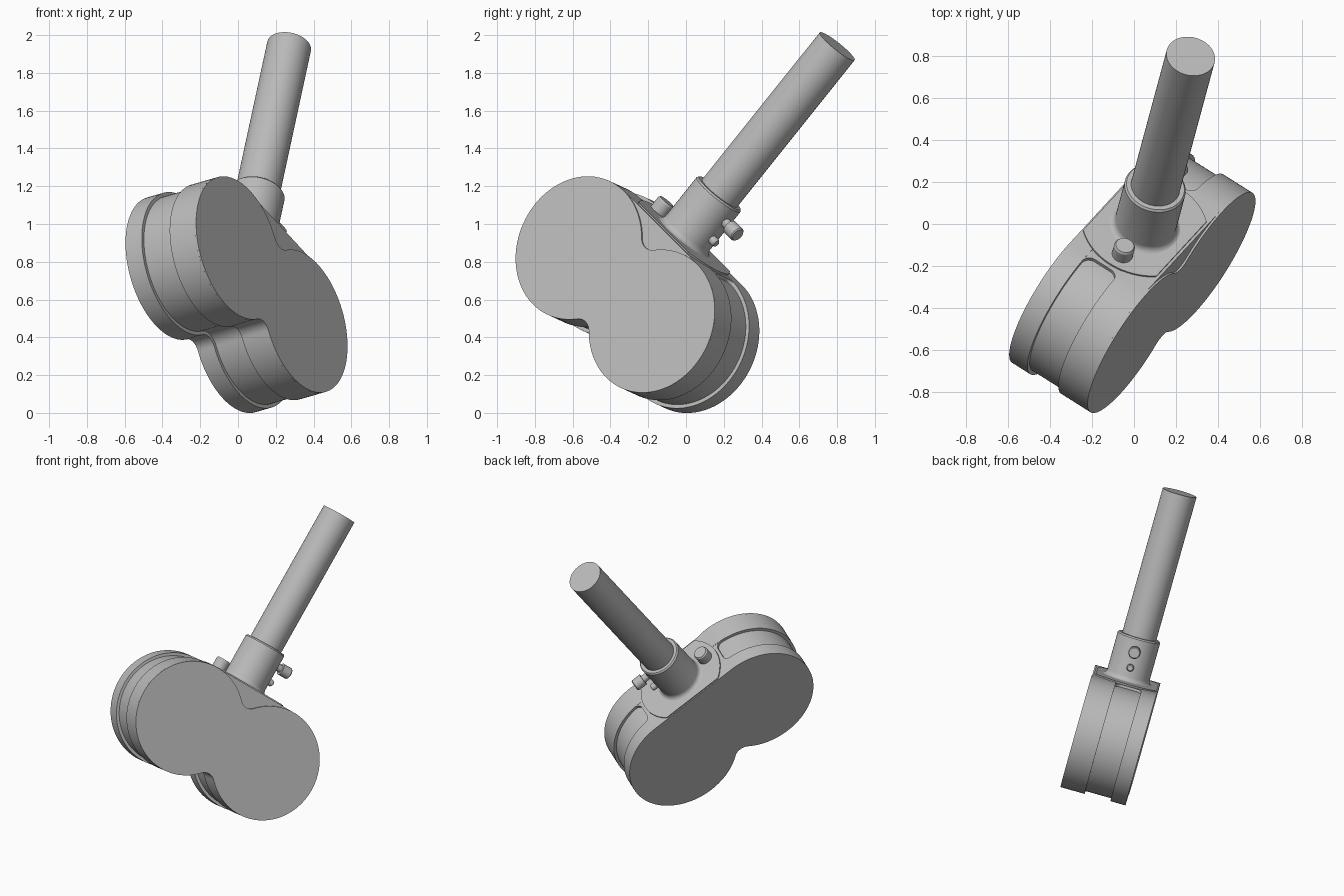
import bpy, bmesh
from math import sin, cos, pi, radians, atan2, asin, sqrt
from mathutils import Matrix, Vector

cube = bpy.data.objects.get("Cube")
if cube:
    bpy.data.objects.remove(cube)

# One plain grey material
grey = bpy.data.materials.new("plain_grey")
grey.use_nodes = True
colour = (0.5, 0.5, 0.5, 1)
grey.diffuse_color = colour
grey.node_tree.nodes["Principled BSDF"].inputs["Base Color"].default_value = colour

# Tilted frame: x along the lobes, y out of the flat face, z along the shaft
N = Vector((0.38, -0.24, 0.11)).normalized()
U = Vector((0.157, 0.622, 0.767))
U = (U - N * U.dot(N)).normalized()
A = N.cross(U)
FRAME = Matrix.Translation((0.179, -0.375, 0.68)) @ Matrix((A, N, U)).transposed().to_4x4()

R, HALF, FILLET = 0.39, 0.327, 0.076      # lobe radius, lobe offset, waist fillet
H = sqrt((R + FILLET) ** 2 - HALF ** 2)
DEPTH, MID = 0.455, -0.235
BACK_IN, FRONT_IN = -0.35, -0.17          # edges of the recessed band


def finish(name, bm, matrix):
    bmesh.ops.recalc_face_normals(bm, faces=bm.faces)
    mesh = bpy.data.meshes.new(name)
    bm.to_mesh(mesh)
    bm.free()
    mesh.materials.append(grey)
    obj = bpy.data.objects.new(name, mesh)
    bpy.context.collection.objects.link(obj)
    obj.matrix_world = FRAME @ matrix
    bpy.ops.object.select_all(action='DESELECT')
    obj.select_set(True)
    bpy.context.view_layer.objects.active = obj
    bpy.ops.object.shade_smooth_by_angle(angle=radians(30))
    return obj


def prism(name, points, offset):
    """Extrude a closed outline of 3D points by an offset vector."""
    bm = bmesh.new()
    face = bm.faces.new([bm.verts.new(p) for p in points])
    new = bmesh.ops.extrude_face_region(bm, geom=[face], use_keep_orig=True)["geom"]
    bmesh.ops.translate(bm, vec=offset, verts=[v for v in new if isinstance(v, bmesh.types.BMVert)])
    return finish(name, bm, Matrix())


def lathe(name, profile, matrix, sides=64):
    """Revolve (radius, height) pairs around z and cap both ends."""
    bm = bmesh.new()
    rings = [[bm.verts.new((r * cos(2 * pi * i / sides), r * sin(2 * pi * i / sides), z))
              for i in range(sides)] for r, z in profile]
    for a, b in zip(rings, rings[1:]):
        for i in range(sides):
            j = (i + 1) % sides
            bm.faces.new((a[i], a[j], b[j], b[i]))
    bm.faces.new(rings[0])
    bm.faces.new(rings[-1])
    return finish(name, bm, matrix)


def arc(cx, cy, r, start, end, steps):
    return [(cx + r * cos(start + (end - start) * i / steps),
             cy + r * sin(start + (end - start) * i / steps)) for i in range(steps + 1)]


def drum_outline(inset=0.0, notched=False):
    """Two lobes joined by a filleted waist; the top is flat or notched."""
    t = atan2(H, HALF)
    top = pi - t if notched else pi / 2
    half = arc(0, -H, FILLET + inset, pi / 2, t, 8)
    half += arc(HALF, 0, R - inset, t - pi, top, 64)[1:]
    if notched:
        half += arc(0, H, FILLET + inset, -t, -pi / 2, 8)[1:-1] + [(0, H - FILLET - inset)]
    other = [(-x, z) for x, z in reversed(half) if abs(x) > 1e-5]
    return half + other


def slab(name, y0, y1, **kw):
    return prism(name, [(x, y0, z) for x, z in drum_outline(**kw)], (0, y1 - y0, 0))


# Drum housing: back, recessed band, front, and notched face plate
slab("drum_back", -DEPTH, BACK_IN)
slab("drum_band", BACK_IN - 0.01, FRONT_IN + 0.01, inset=0.02)
slab("drum_front", FRONT_IN, -0.01)
slab("drum_face", -0.01, 0, notched=True)

# Bridge across the band, with ends that round off the recess
END, C = 0.325, 0.045
side = arc(END + C, BACK_IN + C, C, 1.5 * pi, pi, 8)
side += arc(END + C, FRONT_IN - C, C, pi, pi / 2, 8)
bridge = side + [(-x, y) for x, y in reversed(side)]
prism("band_bridge", [(x, y, 0.3) for x, y in bridge], (0, 0, 0.088))

# Mounting plate with round ends
a = asin(0.212 / 0.305)
end = arc(0, MID, 0.305, -a, a, 20)
plate = end + [(-x, y) for x, y in reversed(end)]
prism("mounting_plate", [(x, y, 0.38) for x, y in plate], (0, 0, 0.018))

# Sleeve with flared foot, and the shaft
axis = Matrix.Translation((0, MID, 0))
foot = [(0.148 + 0.035 * (1 - sin(t * pi / 12)), 0.43 - 0.035 * cos(t * pi / 12)) for t in range(7)]
lathe("sleeve", foot + [(0.148, 0.69), (0.14, 0.70)], axis)
lathe("shaft", [(0.118, 0.6), (0.118, 1.71)], axis)

# Knob on the plate
lathe("plate_knob", [(0.05, 0.38), (0.05, 0.46), (0.044, 0.47)],
      Matrix.Translation((0.22, MID + 0.015, 0)), 32)

# Locking knob and small pin on the side of the sleeve
sideways = Matrix.Rotation(-pi / 2, 4, 'Y')
lathe("locking_knob", [(0.026, 0.12), (0.026, 0.185), (0.041, 0.185), (0.041, 0.25), (0.035, 0.257)],
      Matrix.Translation((0, MID, 0.61)) @ sideways, 32)
lathe("sleeve_pin", [(0.024, 0.12), (0.024, 0.175), (0.018, 0.185)],
      Matrix.Translation((0, MID, 0.495)) @ sideways, 24)
